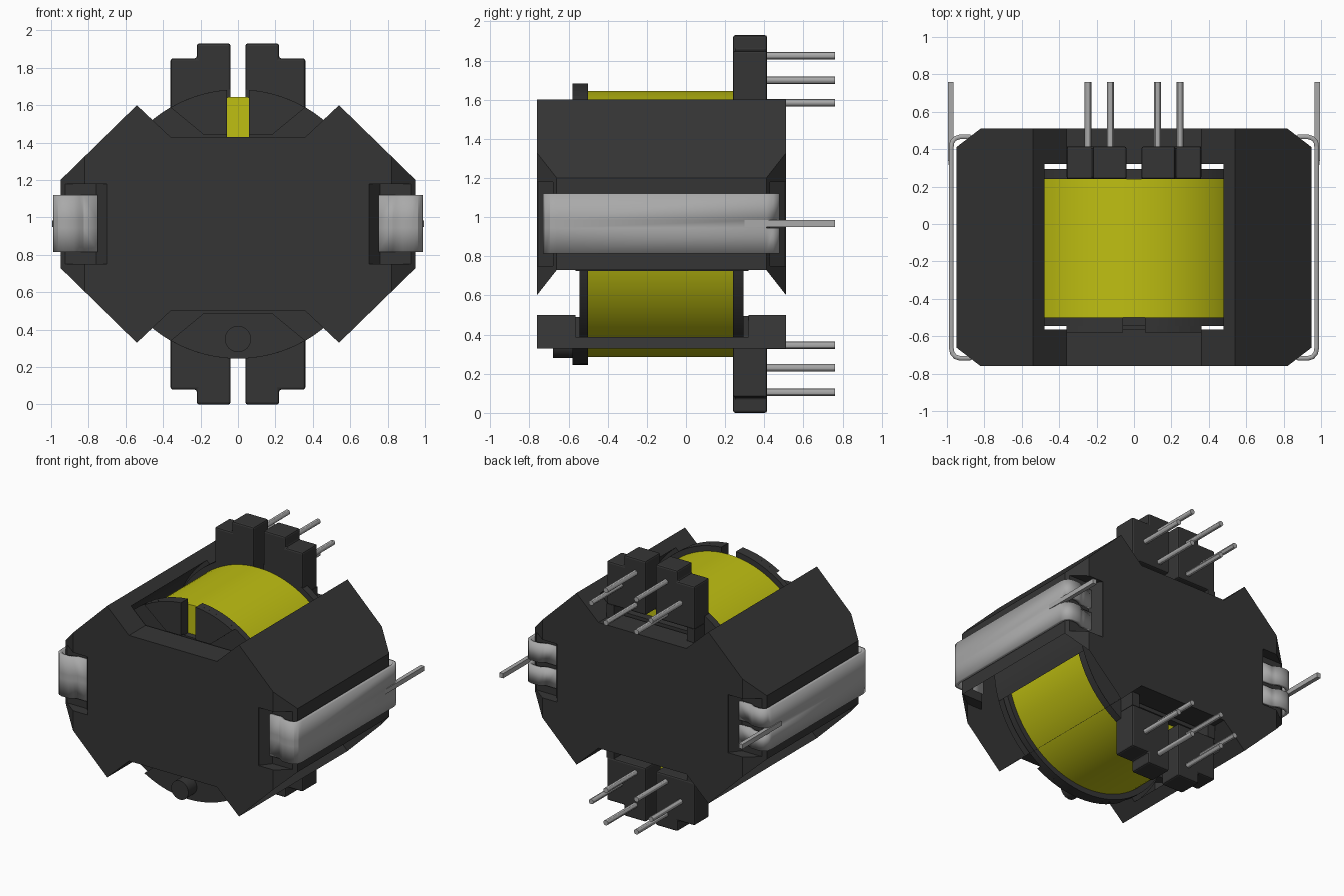
import bpy, bmesh, math

cube = bpy.data.objects.get("Cube")
if cube:
    bpy.data.objects.remove(cube, do_unlink=True)

ZC = 0.965  # height of the winding axis
YC = -0.125  # middle of the core along y


def material(name, rgb, rough=0.6):
    m = bpy.data.materials.new(name)
    m.use_nodes = True
    m.diffuse_color = (*rgb, 1)
    b = m.node_tree.nodes["Principled BSDF"]
    b.inputs["Base Color"].default_value = (*rgb, 1)
    b.inputs["Roughness"].default_value = rough
    return m


DARK = material("dark grey", (0.036, 0.036, 0.036))
YELLOW = material("winding yellow", (0.52, 0.52, 0.006))
METAL = material("tin grey", (0.4, 0.4, 0.4))


def make(name, bm, mat):
    bmesh.ops.recalc_face_normals(bm, faces=bm.faces)
    me = bpy.data.meshes.new(name)
    bm.to_mesh(me)
    bm.free()
    me.materials.append(mat)
    ob = bpy.data.objects.new(name, me)
    bpy.context.collection.objects.link(ob)
    return ob


def activate(ob):
    bpy.ops.object.select_all(action='DESELECT')
    ob.select_set(True)
    bpy.context.view_layer.objects.active = ob


def smooth(ob):
    activate(ob)
    bpy.ops.object.shade_smooth_by_angle(angle=math.radians(30))


def prism(name, pts, a, b, mat, axis='y'):
    """Extrude a profile: (x, z) points along y, or (x, y) points along z."""
    bm = bmesh.new()
    at = (lambda p, t: (p[0], t, p[1])) if axis == 'y' else (lambda p, t: (p[0], p[1], t))
    f = bm.faces.new([bm.verts.new(at(p, a)) for p in pts])
    ext = bmesh.ops.extrude_face_region(bm, geom=[f])
    d = (0, b - a, 0) if axis == 'y' else (0, 0, b - a)
    bmesh.ops.translate(bm, vec=d, verts=[v for v in ext['geom'] if isinstance(v, bmesh.types.BMVert)])
    return make(name, bm, mat)


def circle(r, n, x=0, z=ZC):
    return [(x + r * math.cos(2 * math.pi * i / n), z + r * math.sin(2 * math.pi * i / n)) for i in range(n)]


def rod(name, x, z, r, a, b, mat, n=12):
    ob = prism(name, circle(r, n, x, z), a, b, mat)
    smooth(ob)
    return ob


def cut(ob, cutter):
    activate(ob)
    m = ob.modifiers.new("cut", 'BOOLEAN')
    m.operation, m.solver, m.object = 'DIFFERENCE', 'EXACT', cutter
    bpy.ops.object.modifier_apply(modifier="cut")
    bpy.data.objects.remove(cutter, do_unlink=True)


def bevel(ob, w):
    m = ob.modifiers.new("bevel", 'BEVEL')
    m.width, m.segments, m.limit_method = w, 2, 'ANGLE'


# Core: notched octagon with a round winding space
half = [(0.36, 1.43), (0.54, 1.6), (0.95, 1.2), (0.95, 0.73), (0.54, 0.33), (0.36, 0.5)]
core = prism("core", half + [(-x, z) for x, z in reversed(half)], -0.76, 0.51, DARK)
cut(core, prism("cavity_cutter", circle(0.75, 96), -0.565, 0.32, DARK))

# Corner chamfers and clip recesses on all four vertical edges
for sx in (1, -1):
    for sy in (1, -1):
        def place(pts):
            return [(sx * x, YC + sy * y) for x, y in pts]
        cut(core, prism("chamfer_cutter", place([(0.82, 0.635), (0.97, 0.52), (0.97, 0.7), (0.82, 0.7)]),
                        0.2, 1.7, DARK, 'z'))
        cut(core, prism("recess_cutter", place([(0.7, 0.7), (0.7, 0.63), (0.76, 0.555), (1, 0.555), (1, 0.7)]),
                        0.75, 1.18, DARK, 'z'))

# The lower slanted walls are open
bm = bmesh.new()
bm.from_mesh(core.data)
gone = []
for f in bm.faces:
    c, n = f.calc_center_median(), f.normal
    if abs(n.y) < 0.1 and c.z < 0.73 and abs(c.x) > 0.45:
        outer = n.z < -0.6 and n.x * c.x > 0
        inner = n.z > 0.05 and -0.5 < c.y < 0.3
        if outer or inner:
            gone.append(f)
bmesh.ops.delete(bm, geom=gone, context='FACES')
bm.to_mesh(core.data)
bm.free()
smooth(core)

# Winding
rod("winding", 0, ZC, 0.68, -0.5, 0.24, YELLOW, 96)


# Bobbin flanges: discs with notches, each notch given on its +x side from the rim inwards
def flange(name, a, b, top, bottom, r=0.72, n=40):
    def arc(x0, x1):
        a0 = math.pi / 2 - math.asin(x0 / r)
        a1 = -math.pi / 2 + math.asin(x1 / r)
        return [(r * math.cos(a0 + (a1 - a0) * i / n), ZC + r * math.sin(a0 + (a1 - a0) * i / n))
                for i in range(n + 1)]
    x0, x1 = (top[0][0] if top else 0), (bottom[0][0] if bottom else 0)
    right = top[::-1] + arc(x0, x1) + bottom
    left = [(-x, z) for x, z in reversed(right) if x > 1e-6]
    ob = prism(name, [p for p in right if p[0] > 1e-6 or not top or p[1] < ZC] + left, a, b, DARK)
    smooth(ob)


def flip(pts):
    return [(x, 2 * ZC - z) for x, z in pts]


flange("front_flange", -0.545, -0.5, [(0.06, 1.6), (0.06, 1.43)], [])
tee = [(0.04, 1.6), (0.04, 1.53), (0.33, 1.53), (0.33, 1.44)]
flange("back_flange", 0.24, 0.295, tee, flip(tee))

# Raised fans on the front flange, slotted at the top
rim = [(x, ZC + math.sqrt(0.72 ** 2 - x * x)) for x in (0.36, 0.3, 0.24, 0.18, 0.12, 0.06)]
for s, side in ((1, "left"), (-1, "right")):
    fan = [(0.06, 1.44), (0.18, 1.44)] + rim
    prism(f"front_fan_top_{side}", [(s * x, z) for x, z in fan], -0.58, -0.545, DARK)
low = [(0.18, 1.44)] + rim + [(0, ZC + 0.72)]
low = flip(low)
prism("front_fan_bottom", low + [(-x, z) for x, z in low[-2::-1]], -0.58, -0.545, DARK)
rod("locating_boss", 0, 0.35, 0.07, -0.68, -0.57, DARK, 32)

# Terminal blocks and pins, mirrored left/right and top/bottom
block = [(0.04, 1.53), (0.36, 1.53), (0.36, 1.85), (0.22, 1.85), (0.22, 1.93), (0.04, 1.93)]
for flipped, level in ((False, "top"), (True, "bottom")):
    for s, side in ((1, "left"), (-1, "right")):
        def side_pts(pts):
            return [(s * x, z) for x, z in (flip(pts) if flipped else pts)]
        ob = prism(f"terminal_block_{level}_{side}", side_pts(block), 0.24, 0.415, DARK)
        bevel(ob, 0.012)
        # outer foot joining the block to the flange
        foot = [(0.3, 1.435), (0.36, 1.435), (0.36, 1.535), (0.3, 1.535)]
        prism(f"block_foot_{level}_{side}", side_pts(foot), 0.24, 0.415, DARK)
        for i, (x, z) in enumerate(side_pts([(0.125, 1.585), (0.245, 1.7), (0.125, 1.825)])):
            rod(f"pin_{level}_{side}_{i + 1}", x, z, 0.019, 0.4, 0.76, METAL)

# Spring clips: bent strips, split into two fingers at the back
path = [(0.75, -0.69), (0.83, -0.69), (0.855, -0.705), (0.88, -0.718), (0.93, -0.718), (0.955, -0.71),
        (0.972, -0.69), (0.977, -0.66), (0.977, 0.41), (0.972, 0.44), (0.955, 0.458), (0.93, 0.466),
        (0.88, 0.466), (0.855, 0.453), (0.83, 0.44), (0.75, 0.44)]
rows = [0.815, 0.945, 0.985, 1.12]
for s, side in ((1, "left"), (-1, "right")):
    bm = bmesh.new()
    grid = [[bm.verts.new((s * x, y, z)) for z in rows] for x, y in path]
    for i in range(len(path) - 1):
        for j in range(3):
            if j == 1 and path[i][1] > 0.4:
                continue
            bm.faces.new((grid[i][j], grid[i + 1][j], grid[i + 1][j + 1], grid[i][j + 1]))
    clip = make(f"spring_clip_{side}", bm, METAL)
    m = clip.modifiers.new("thickness", 'SOLIDIFY')
    m.thickness, m.offset = 0.025, 0
    smooth(clip)
    # flat ground pin with a pointed root
    blade = [(0.965, 0.47), (0.985, 0.38), (0.995, 0.3), (0.995, 0.76), (0.965, 0.76)]
    prism(f"ground_pin_{side}", [(s * x, y) for x, y in blade], 0.95, 0.985, METAL, 'z')
